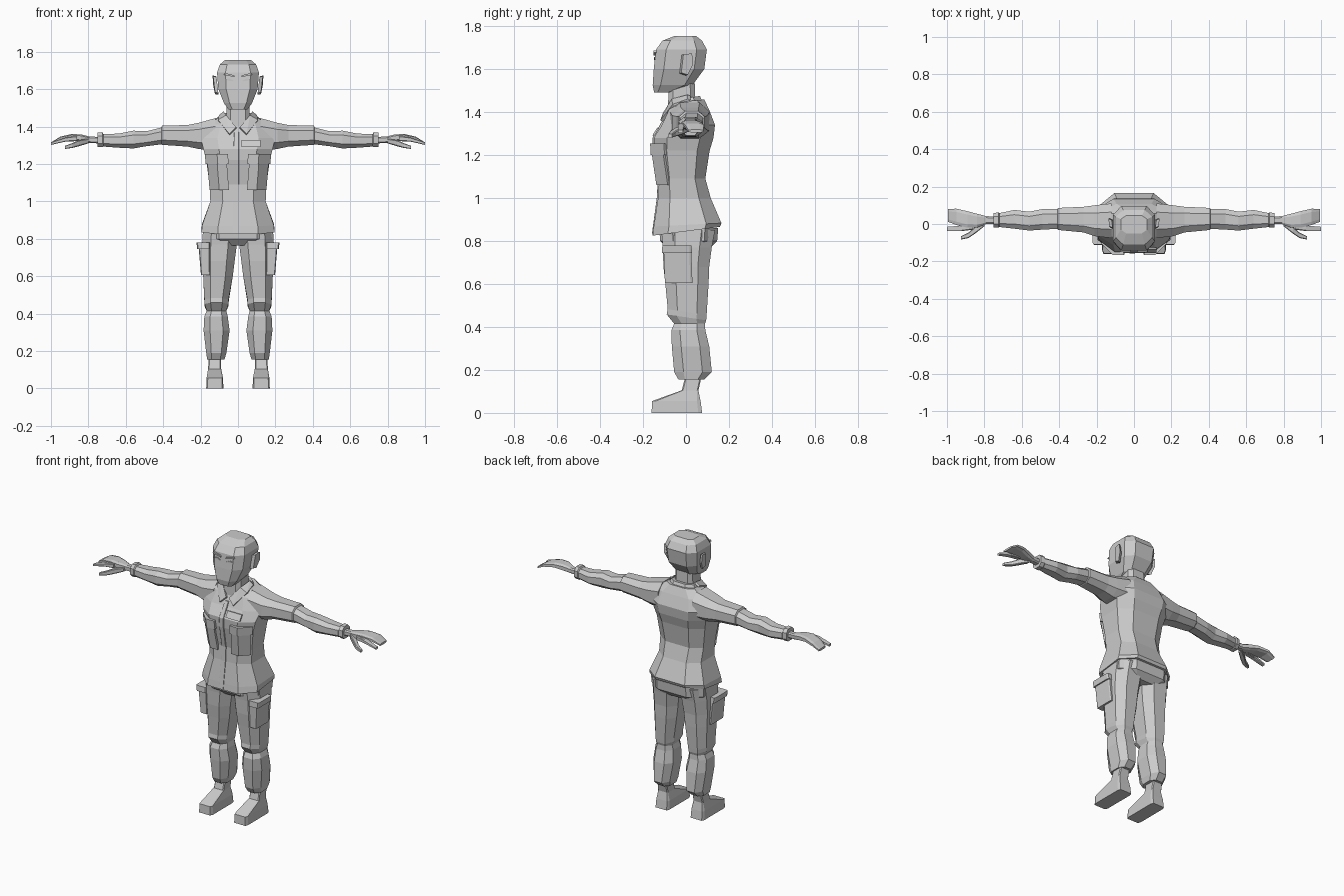
import bpy, bmesh
from mathutils import Vector

mat = bpy.data.materials.new("plain_grey")
mat.diffuse_color = (0.6, 0.6, 0.6, 1)


def finish(name, bm):
    bmesh.ops.recalc_face_normals(bm, faces=bm.faces)
    me = bpy.data.meshes.new(name)
    bm.to_mesh(me)
    bm.free()
    me.materials.append(mat)
    ob = bpy.data.objects.new(name, me)
    bpy.context.collection.objects.link(ob)


def loft(name, rows, axis="z", c=0.35, sx=1):
    """Skin octagon rings; row = (t, a0, a1, b0, b1, tilt of t along b)."""
    bm = bmesh.new()
    rings = []
    for t, a0, a1, b0, b1, *tilt in rows:
        k = tilt[0] if tilt else 0
        ca, cb = (a1 - a0) / 2 * c, (b1 - b0) / 2 * c
        pts = [(a0 + ca, b0), (a1 - ca, b0), (a1, b0 + cb), (a1, b1 - cb),
               (a1 - ca, b1), (a0 + ca, b1), (a0, b1 - cb), (a0, b0 + cb)]
        ring = []
        for a, b in pts:
            co = (a * sx, b, t + k * b) if axis == "z" else (t * sx, a, b)
            ring.append(bm.verts.new(co))
        rings.append(ring)
    for r, s in zip(rings, rings[1:]):
        for i in range(8):
            j = (i + 1) % 8
            bm.faces.new((r[i], r[j], s[j], s[i]))
    bm.faces.new(rings[0])
    bm.faces.new(rings[-1])
    finish(name, bm)


def plate(name, pts, offset, sx=1):
    """Extrude a polygon along an offset vector."""
    bm = bmesh.new()
    d = Vector(offset)
    lo = [Vector(p) for p in pts]
    a = [bm.verts.new((p.x * sx, p.y, p.z)) for p in lo]
    b = [bm.verts.new(((p + d).x * sx, (p + d).y, (p + d).z)) for p in lo]
    n = len(a)
    for i in range(n):
        bm.faces.new((a[i], a[(i + 1) % n], b[(i + 1) % n], b[i]))
    bm.faces.new(a)
    bm.faces.new(b)
    bmesh.ops.triangulate(bm, faces=[f for f in bm.faces if len(f.verts) > 4])
    finish(name, bm)


def wide(z, w, y0, y1, tilt=0):
    return (z, -w, w, y0, y1, tilt)


# Head and neck
loft("head", [wide(1.49, .05, -.148, -.07), wide(1.525, .075, -.155, .03),
              wide(1.60, .105, -.15, .085), wide(1.69, .112, -.14, .097),
              wide(1.732, .097, -.11, .075), wide(1.755, .07, -.05, .045)], c=.4)
loft("neck", [wide(1.36, .065, -.085, .045), wide(1.56, .06, -.08, .04)])

# Jacket body, standing collar and front strip
loft("jacket", [wide(.845, .195, -.155, .158, .13), wide(.875, .192, -.15, .165, .05),
                wide(1.0, .148, -.13, .115), wide(1.09, .152, -.125, .09),
                wide(1.22, .17, -.148, .11), wide(1.28, .185, -.15, .128),
                wide(1.34, .20, -.112, .135), wide(1.41, .17, -.08, .108),
                wide(1.45, .10, -.055, .085, .1)], c=.45)
loft("collar", [wide(1.42, .10, -.07, .085, .1), wide(1.465, .08, -.06, .065, .15)], c=.5)
loft("front_strip", [(.83, -.025, .005, -.159, -.14), (1.0, -.025, .005, -.136, -.12),
                     (1.09, -.025, .005, -.131, -.11), (1.22, -.025, .005, -.154, -.13),
                     (1.28, -.025, .005, -.156, -.13), (1.37, -.02, .005, -.105, -.08)], c=.1)
# Name tag
plate("chest_tag", [(.02, -.147, 1.29), (.12, -.147, 1.29), (.12, -.125, 1.325),
                    (.02, -.125, 1.325)], (0, -.009, .002))
# Trouser seat
loft("trouser_seat", [wide(.765, .12, -.085, .11), wide(.80, .185, -.12, .145),
                      wide(.86, .185, -.125, .15)], c=.45)

for side, sx in (("left", 1), ("right", -1)):
    def nm(part):
        return side + "_" + part

    # Ear, brow and eye
    plate(nm("ear"), [(.105, -.03, 1.58), (.105, .0, 1.57), (.115, .025, 1.62),
                      (.118, .02, 1.67), (.115, -.02, 1.665)], (.018, .008, .003), sx)
    plate(nm("brow"), [(.018, -.137, 1.664), (.075, -.137, 1.677), (.07, -.137, 1.686),
                       (.02, -.137, 1.674)], (0, -.014, 0), sx)
    plate(nm("eye"), [(.022, -.142, 1.645), (.045, -.142, 1.643), (.068, -.142, 1.652),
                      (.045, -.142, 1.657)], (0, -.008, 0), sx)
    # Collar flap
    plate(nm("collar_flap"), [(.008, -.095, 1.39), (.045, -.108, 1.355), (.105, -.05, 1.43),
                              (.10, .02, 1.455), (.075, .02, 1.475), (.062, -.055, 1.455)],
          (.002, -.012, .006), sx)
    # Chest pocket wrapping the corner, with flap
    plate(nm("chest_pocket"), [(.05, -.10, 1.06), (.048, -.137, 1.06), (.10, -.138, 1.06),
                               (.152, -.085, 1.06), (.13, -.06, 1.06)], (.012, -.022, .15), sx)
    plate(nm("chest_pocket_flap"), [(.052, -.11, 1.20), (.05, -.162, 1.20), (.108, -.164, 1.20),
                                    (.173, -.10, 1.20), (.15, -.07, 1.20)], (.004, -.003, .053), sx)

    # Sleeve: shoulder, upper arm, elbow, cuff
    loft(nm("sleeve"), [(.12, -.075, .11, 1.27, 1.445), (.21, -.065, .10, 1.28, 1.42),
                        (.27, -.045, .092, 1.293, 1.408), (.405, -.032, .086, 1.302, 1.405),
                        (.41, -.026, .08, 1.305, 1.395), (.49, -.03, .08, 1.295, 1.375),
                        (.56, -.035, .066, 1.283, 1.378), (.64, -.025, .075, 1.287, 1.362),
                        (.72, -.016, .058, 1.293, 1.36), (.725, -.02, .062, 1.29, 1.37),
                        (.75, -.018, .058, 1.29, 1.368)], "x", .5, sx)
    # Hand: palm with joined fingers, forefinger, thumb
    loft(nm("hand"), [(.74, .0, .04, 1.31, 1.345), (.79, .0, .042, 1.312, 1.346),
                      (.84, -.02, .055, 1.32, 1.358), (.89, -.02, .068, 1.33, 1.36),
                      (.95, -.005, .082, 1.325, 1.346), (.995, .012, .08, 1.305, 1.318)],
         "x", .4, sx)
    loft(nm("forefinger"), [(.86, -.03, .005, 1.322, 1.35), (.92, -.038, -.008, 1.32, 1.342),
                            (1.0, -.038, -.015, 1.302, 1.316)], "x", .3, sx)
    loft(nm("thumb"), [(.80, -.012, .02, 1.31, 1.335), (.85, -.052, -.015, 1.295, 1.328),
                       (.885, -.075, -.046, 1.286, 1.312), (.925, -.083, -.065, 1.28, 1.297)],
         "x", .3, sx)

    # Trouser leg with knee fold and gathered ankle
    loft(nm("trouser_leg"), [(.85, .004, .187, -.115, .135), (.77, .006, .192, -.108, .12),
                             (.68, .018, .19, -.105, .108), (.60, .028, .186, -.096, .105),
                             (.47, .05, .18, -.085, .096, -.15), (.445, .052, .178, -.09, .094, -.15),
                             (.415, .062, .168, -.055, .088), (.385, .055, .18, -.068, .09),
                             (.31, .045, .184, -.066, .108), (.19, .062, .17, -.055, .12),
                             (.155, .072, .165, -.035, .085)], c=.5, sx=sx)
    # Thigh pocket and flap
    loft(nm("thigh_pocket"), [(.605, .15, .198, -.098, .03), (.75, .15, .21, -.104, .025)],
         c=.15, sx=sx)
    loft(nm("thigh_pocket_flap"), [(.745, .15, .218, -.112, .028), (.78, .15, .222, -.11, .025)],
         c=.15, sx=sx)
    # Boot: sole, toe, ankle
    loft(nm("boot"), [(0, .078, .17, -.16, .075), (.055, .08, .168, -.158, .068),
                      (.105, .09, .16, -.02, .058), (.18, .09, .155, .0, .075)],
         c=.15, sx=sx)
